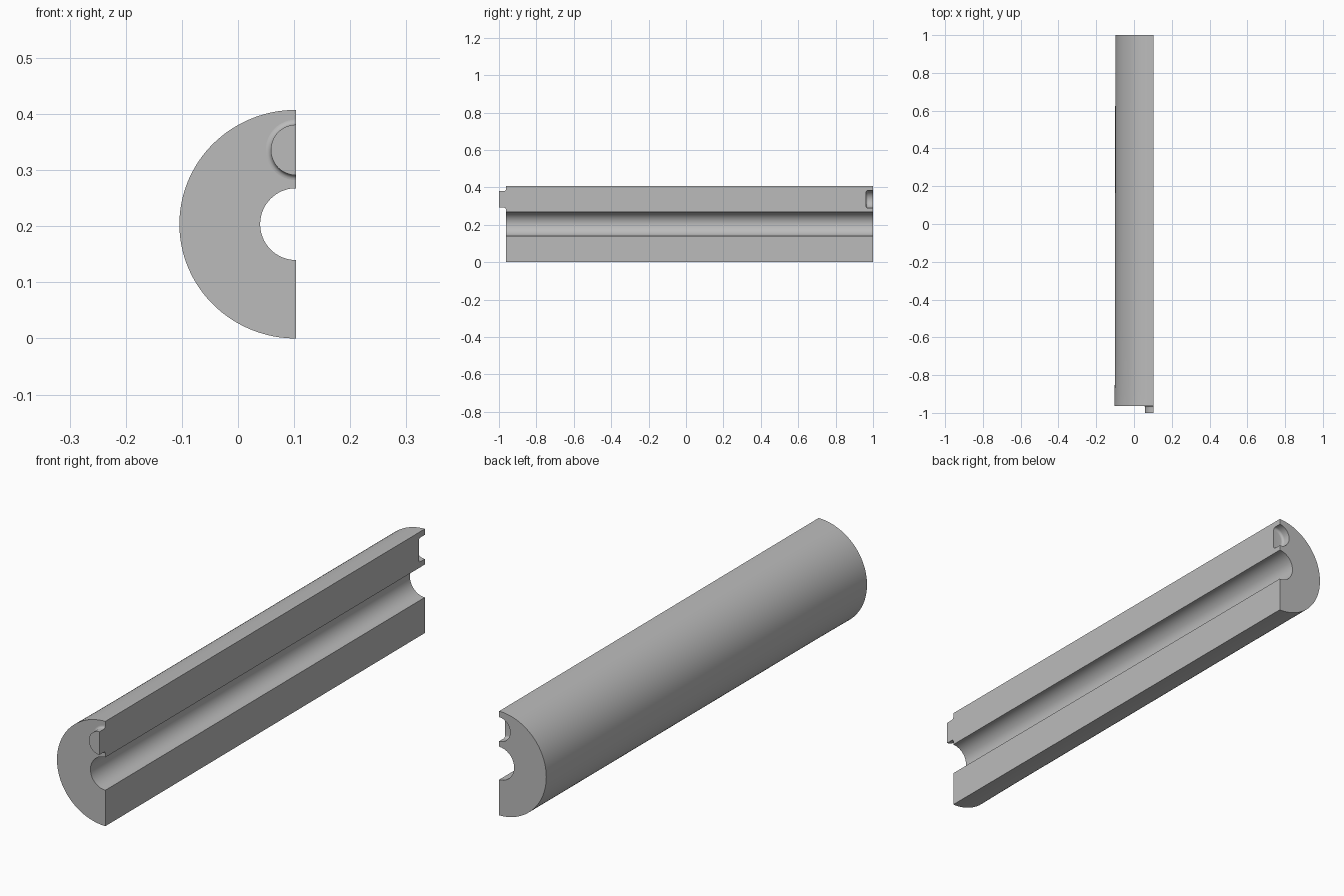
import bpy, bmesh, math

if "Cube" in bpy.data.objects:
    bpy.data.objects.remove(bpy.data.objects["Cube"])

CUT_X = 0.1035      # flat cut plane
AXIS_Z = 0.2037     # bore axis height
PEG_Z = 0.336       # locating peg / socket axis height
FRONT = -0.963      # front end face

grey = bpy.data.materials.new("grey")
grey.diffuse_color = (0.5, 0.5, 0.5, 1)
grey.use_nodes = True
grey.node_tree.nodes["Principled BSDF"].inputs["Base Color"].default_value = grey.diffuse_color


def sweep(name, profile, zc, start, span, steps, caps):
    """Turn a closed (radius, y, x-stretch) profile about a y axis at CUT_X, zc."""
    bm = bmesh.new()
    rings = []
    for i in range(steps + 1):
        a = math.radians(start + span * i / steps)
        rings.append([bm.verts.new((CUT_X + r * sx * math.cos(a), y, zc + r * math.sin(a)))
                      for r, y, sx in profile])
    n = len(profile)
    for r0, r1 in zip(rings, rings[1:]):
        for j in range(n):
            k = (j + 1) % n
            if profile[j][0] == 0 and profile[k][0] == 0:
                continue
            bm.faces.new((r0[j], r0[k], r1[k], r1[j]))
    if caps:
        bm.faces.new(rings[0])
        bm.faces.new(rings[-1])
    bmesh.ops.remove_doubles(bm, verts=bm.verts, dist=1e-5)
    bmesh.ops.recalc_face_normals(bm, faces=bm.faces)
    me = bpy.data.meshes.new(name)
    bm.to_mesh(me)
    bm.free()
    me.materials.append(grey)
    ob = bpy.data.objects.new(name, me)
    bpy.context.collection.objects.link(ob)
    return ob


def smooth(ob):
    bpy.ops.object.select_all(action='DESELECT')
    ob.select_set(True)
    bpy.context.view_layer.objects.active = ob
    bpy.ops.object.shade_smooth_by_angle(angle=math.radians(35))


def fillet(r, y, rad, a0, a1, n=5):
    """Arc points around (r, y)."""
    return [(r + rad * math.cos(math.radians(a0 + (a1 - a0) * i / n)),
             y + rad * math.sin(math.radians(a0 + (a1 - a0) * i / n)), 1) for i in range(n + 1)]


# Half tube: very slight taper to the back, gentle flare at the front
body = sweep("half_tube", [
    (0.064, FRONT, 1), (0.2037, FRONT, 1.021), (0.2037, -0.85, 1.008),
    (0.2037, -0.7, 1.0), (0.2025, 1, 1.0), (0.064, 1, 1)],
    AXIS_Z, 90, 180, 64, True)

# Socket in the back end, with a rounded floor
depth, sr, fr = 0.037, 0.047, 0.01
cutter = sweep("socket_cutter",
               [(0, 1.05, 1), (sr, 1.05, 1)]
               + fillet(sr - fr, 1 - depth + fr, fr, 0, -90)
               + [(0, 1 - depth, 1)], PEG_Z, 0, 360, 48, False)
cutter.hide_render = True
mod = body.modifiers.new("socket", 'BOOLEAN')
mod.operation = 'DIFFERENCE'
mod.solver = 'EXACT'
mod.object = cutter
bpy.context.view_layer.objects.active = body
bpy.ops.object.modifier_apply(modifier=mod.name)
bpy.data.objects.remove(cutter)
smooth(body)

# Half-round peg on the front end, filleted into the face
pr, pf = 0.045, 0.009
peg = sweep("locating_peg",
            [(0, -1, 1), (pr, -1, 1)]
            + fillet(pr + pf, FRONT - pf, pf, 180, 90)
            + [(0, FRONT, 1)], PEG_Z, 90, 180, 32, True)
smooth(peg)
